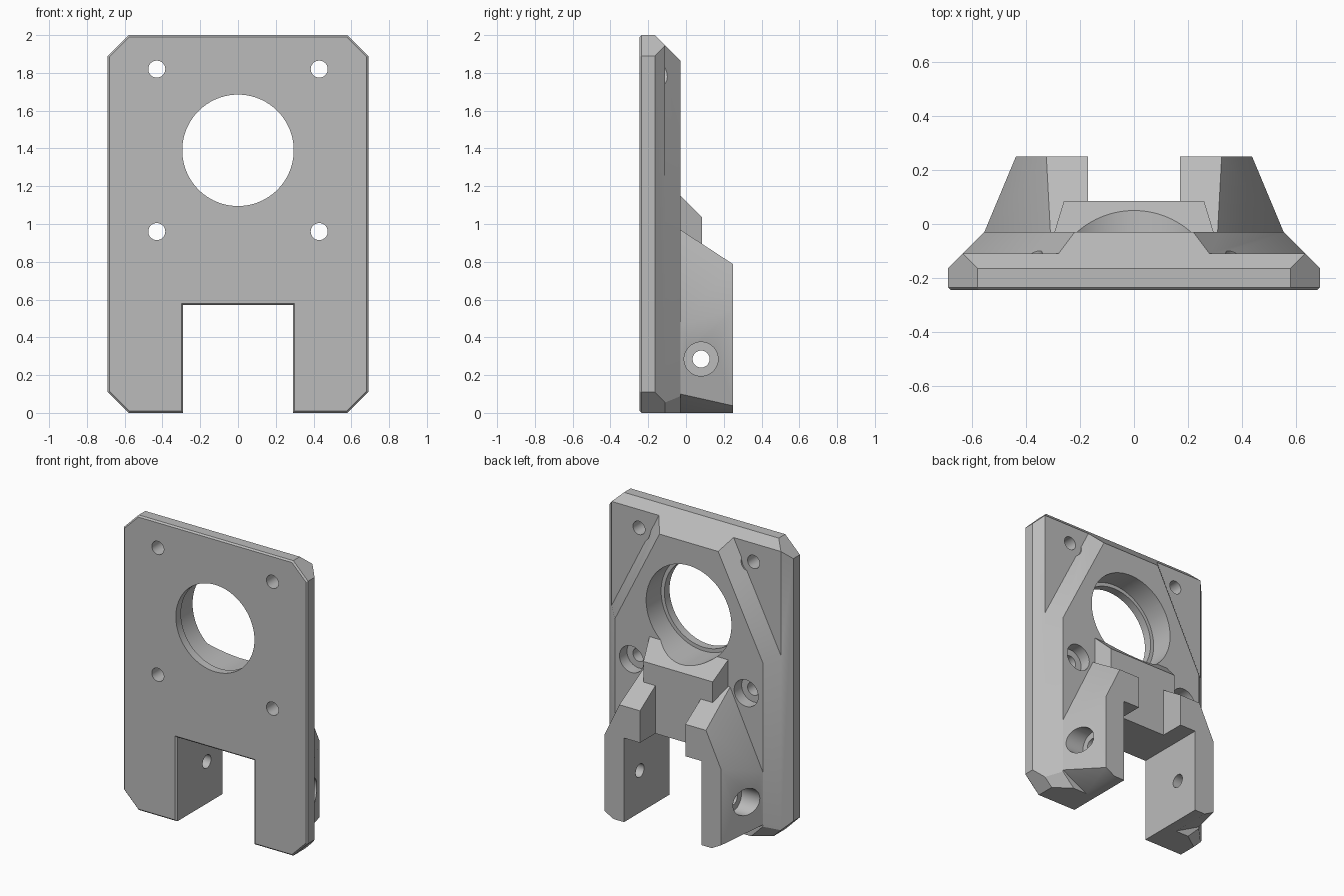
import bpy, bmesh
from math import pi, sqrt
from mathutils import Vector, Matrix

cube = bpy.data.objects.get("Cube")
if cube:
    bpy.data.objects.remove(cube)

grey = bpy.data.materials.new("plain grey")
grey.use_nodes = True
COLOUR = (0.5, 0.5, 0.5, 1)
grey.diffuse_color = COLOUR
grey.node_tree.nodes["Principled BSDF"].inputs["Base Color"].default_value = COLOUR

BACK = -0.03     # rear face of the plate
FRONT = -0.245   # front face of the plate


def make_object(name, bm):
    bmesh.ops.recalc_face_normals(bm, faces=bm.faces)
    mesh = bpy.data.meshes.new(name)
    bm.to_mesh(mesh)
    bm.free()
    mesh.materials.append(grey)
    obj = bpy.data.objects.new(name, mesh)
    bpy.context.collection.objects.link(obj)
    return obj


def clip(bm, point, normal):
    """Slice off everything on the normal's side and close the cut."""
    bmesh.ops.bisect_plane(bm, geom=bm.verts[:] + bm.edges[:] + bm.faces[:], dist=1e-5,
                           plane_co=point, plane_no=normal, clear_outer=True)
    bmesh.ops.holes_fill(bm, edges=[e for e in bm.edges if e.is_boundary], sides=0)


def clipped_box(name, low, high, planes=(), side=1):
    low, high = Vector(low), Vector(high)
    bm = bmesh.new()
    bmesh.ops.create_cube(bm, size=1)
    for v in bm.verts:
        v.co = (low + high) / 2 + v.co * (high - low)
    for point, normal in planes:
        clip(bm, point, normal)
    bmesh.ops.scale(bm, vec=(side, 1, 1), verts=bm.verts)
    return make_object(name, bm)


def cylinder(name, start, end, radius, segments=48):
    start, end = Vector(start), Vector(end)
    axis = end - start
    bm = bmesh.new()
    turn = axis.to_track_quat('Z', 'Y').to_matrix().to_4x4()
    bmesh.ops.create_cone(bm, cap_ends=True, segments=segments, radius1=radius, radius2=radius,
                          depth=axis.length, matrix=Matrix.Translation((start + end) / 2) @ turn)
    return make_object(name, bm)


def cut(target, cutters):
    bpy.context.view_layer.objects.active = target
    for cutter in cutters:
        mod = target.modifiers.new("cut", 'BOOLEAN')
        mod.operation = 'DIFFERENCE'
        mod.solver = 'EXACT'
        mod.object = cutter
        bpy.ops.object.modifier_apply(modifier=mod.name)


def plane_through(a, b, c, outward):
    a, b, c = Vector(a), Vector(b), Vector(c)
    n = (b - a).cross(c - a).normalized()
    return a, n if n.dot(Vector(outward)) > 0 else -n


# Motor plate: notched outline with clipped corners
half = [(0.29, 0.57), (0.29, 0), (0.58, 0), (0.69, 0.11), (0.69, 1.89), (0.58, 2)]
outline = half + [(-x, z) for x, z in reversed(half)]
bm = bmesh.new()
face = bm.faces.new([bm.verts.new((x, FRONT, z)) for x, z in outline])
moved = bmesh.ops.extrude_face_region(bm, geom=[face])["geom"]
bmesh.ops.translate(bm, vec=(0, BACK - FRONT, 0),
                    verts=[g for g in moved if isinstance(g, bmesh.types.BMVert)])
if face.is_valid is False or len(bm.faces) == len(outline) + 1:
    bm.faces.new([v for v in bm.verts if abs(v.co.y - FRONT) < 1e-5])
bmesh.ops.recalc_face_normals(bm, faces=bm.faces)
front_edges = [e for e in bm.edges if all(abs(v.co.y - FRONT) < 1e-5 for v in e.verts)]
bmesh.ops.bevel(bm, geom=front_edges, offset=0.01, segments=1, affect='EDGES')

# Rear bevels on the top, sides and corners
clip(bm, (0, -0.165, 2), (0, 1, 1))
for s in (1, -1):
    clip(bm, (0.69 * s, -0.165, 1), (s, 1, 0))
    clip(bm, (0.58 * s, -0.11, 0), (s, sqrt(2), -1))
    clip(bm, (0.58 * s, -0.11, 2), (s, sqrt(2), 1))
plate = make_object("motor_plate", bm)

# Bridge block below the large bore
block = clipped_box("bridge_block", (-0.4, BACK, 0.57), (0.4, 0.085, 1.3), [
    ((0, BACK, 1.15), (0, 1, 1)),
    ((0.295, BACK, 1), (1, 0.304, 0)),
    ((-0.295, BACK, 1), (-1, 0.304, 0))])

# Large stepped bore
bore = [cylinder("bore_cutter", (0, -0.5, 1.39), (0, 0.5, 1.39), 0.295, 96),
        cylinder("bore_seat_cutter", (0, -0.19, 1.39), (0, 0.5, 1.39), 0.32, 96)]
cutters = list(bore)
plate_cuts = list(bore)
legs = []

for s, word in ((1, "left"), (-1, "right")):
    # Sloped pockets in the upper corners
    pocket = clipped_box(word + "_pocket_cutter", (0, -0.11, 1), (1, 0.2, 2.2), [
        plane_through((0.22, BACK, 1.865), (0.28, -0.11, 1.945),
                      (0.635, -0.11, 1.24), (-1, 0, -1))], s)
    # Plate screw holes with counterbores
    screws = []
    for z in (0.96, 1.82):
        x = 0.43 * s
        screws.append(cylinder("screw_cutter", (x, -0.5, z), (x, 0.5, z), 0.045))
        screws.append(cylinder("head_cutter", (x, -0.11, z), (x, 0.5, z), 0.09))
    plate_cuts += [pocket] + screws

    # Tapered leg with an inward tab at the top
    leg = clipped_box(word + "_leg", (0.17, BACK, 0), (0.7, 0.25, 1.2), [
        ((0.3, BACK, 0.97), (0, 0.6545, 1)),
        ((0.555, BACK, 0.3), (1, 0.418, 0)),
        plane_through((0.555, BACK, 0.46), (0.44, 0.245, 0.55), (0.31, BACK, 0.97), (1, 0, 0)),
        ((0.368, 0, 0), (0.535, 0, -1))], s)
    gap = clipped_box("gap_cutter", (0, -0.5, -0.5), (0.29, 0.5, 0.57), (), s)
    pin = cylinder("pin_cutter", (0, 0.08, 0.285), (s, 0.08, 0.285), 0.045)
    pin_head = cylinder("pin_head_cutter", (0.41 * s, 0.08, 0.285), (s, 0.08, 0.285), 0.09)
    cut(leg, [gap, pin, pin_head] + screws[:2])
    legs.append(leg)
    cutters += [pocket, gap, pin, pin_head] + screws

cut(plate, plate_cuts)
cut(block, bore)
for cutter in cutters:
    bpy.data.objects.remove(cutter)

# Smooth bores, crisp edges
bpy.ops.object.select_all(action='DESELECT')
for obj in [plate, block] + legs:
    obj.select_set(True)
bpy.context.view_layer.objects.active = plate
bpy.ops.object.shade_smooth_by_angle(angle=pi / 6)
